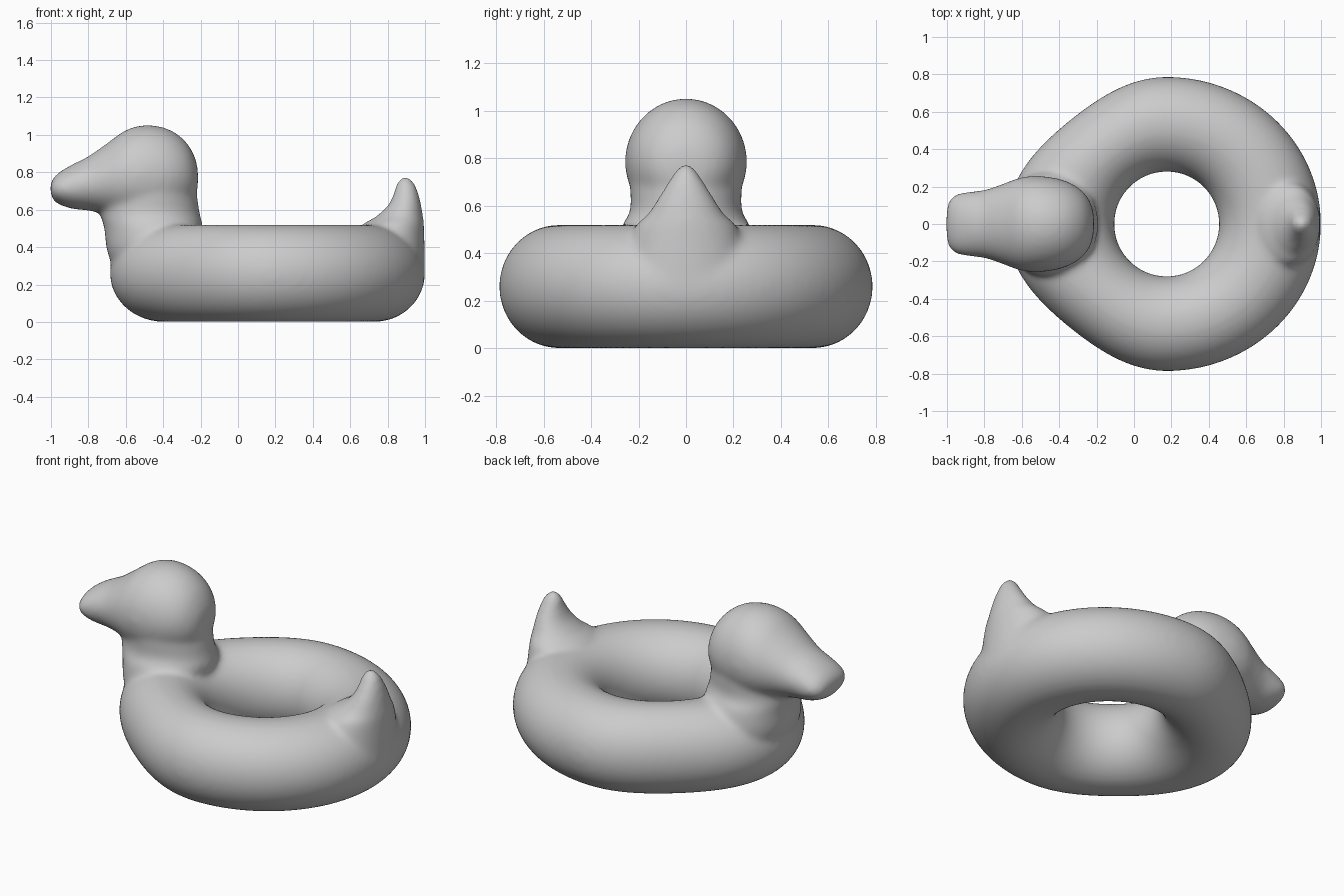
import bpy, bmesh, math
from mathutils import Vector

cube = bpy.data.objects.get("Cube")
if cube:
    bpy.data.objects.remove(cube)

SEG = 48


def ring_angles(n):
    return [2 * math.pi * i / n for i in range(n)]


def loft(bm, sections):
    """Skin closed loops of points and cap both ends."""
    loops = [[bm.verts.new(p) for p in s] for s in sections]
    for a, b in zip(loops, loops[1:]):
        for i in range(len(a)):
            j = (i + 1) % len(a)
            bm.faces.new((a[i], a[j], b[j], b[i]))
    bm.faces.new(loops[0][::-1])
    bm.faces.new(loops[-1])


def smooth_rows(rows, steps=4):
    """Catmull-Rom interpolation between profile rows."""
    out = []
    for i in range(len(rows) - 1):
        quad = [Vector(rows[max(0, min(len(rows) - 1, i + k))]) for k in (-1, 0, 1, 2)]
        a, b, c, d = quad
        for s in range(steps):
            t = s / steps
            out.append(b + (c - a) * t / 2 + (a * 2 - b * 5 + c * 4 - d) * t * t / 2
                       + (b * 3 - a - c * 3 + d) * t ** 3 / 2)
    return out + [Vector(rows[-1])]


def upright(row):
    """Horizontal ellipse: height, x min, x max, half width."""
    z, lo, hi, w = row
    return [((lo + hi) / 2 + (hi - lo) / 2 * math.cos(a), w * math.sin(a), z)
            for a in ring_angles(SEG)]


def lengthwise(row):
    """Ellipse across x: position, z min, z max, half width."""
    x, lo, hi, w = row
    return [(x, w * math.cos(a), (lo + hi) / 2 + (hi - lo) / 2 * math.sin(a))
            for a in ring_angles(SEG)]


bm = bmesh.new()

# Inflated ring with a round hole, stretched a little toward the neck
HOLE, CX, TUBE = 0.28, 0.175, 0.26
grid = []
for a in ring_angles(96):
    c, s = math.cos(a), math.sin(a)
    reach = 0.825 if c > 0 else 0.86
    outer = 1 / math.hypot(c / reach, s / 0.787)
    if c < 0:
        outer -= 0.06 * (c * s * 2) ** 2
    mid, half = (outer + HOLE) / 2, (outer - HOLE) / 2
    grid.append([bm.verts.new((CX + (mid + half * math.cos(t)) * c,
                               (mid + half * math.cos(t)) * s,
                               TUBE + TUBE * math.sin(t))) for t in ring_angles(SEG)])
for i in range(len(grid)):
    a, b = grid[i], grid[(i + 1) % len(grid)]
    for k in range(SEG):
        m = (k + 1) % SEG
        bm.faces.new((a[k], b[k], b[m], a[m]))

# Neck
neck = [(0.2, -0.62, -0.27, 0.2), (0.36, -0.695, -0.23, 0.28), (0.5, -0.715, -0.19, 0.275),
        (0.58, -0.735, -0.205, 0.235), (0.68, -0.72, -0.22, 0.235), (0.78, -0.65, -0.25, 0.22)]
loft(bm, [upright(r) for r in smooth_rows(neck)])

# Head running into the bill
head = [(-0.214, 0.73, 0.81, 0.04), (-0.23, 0.66, 0.88, 0.11), (-0.28, 0.6, 0.965, 0.18),
        (-0.37, 0.54, 1.03, 0.232), (-0.49, 0.52, 1.053, 0.256), (-0.6, 0.54, 1.025, 0.25),
        (-0.7, 0.575, 0.955, 0.215), (-0.8, 0.595, 0.885, 0.182), (-0.89, 0.605, 0.84, 0.172),
        (-0.96, 0.63, 0.797, 0.155), (-0.99, 0.655, 0.765, 0.12), (-1.003, 0.69, 0.74, 0.07)]
loft(bm, [lengthwise(r) for r in smooth_rows(head)])

# Upturned tail
tail = [(0.3, 0.68, 1.0, 0.26), (0.5, 0.66, 0.995, 0.22), (0.56, 0.735, 0.99, 0.165),
        (0.62, 0.8, 0.98, 0.125), (0.68, 0.83, 0.967, 0.088), (0.74, 0.848, 0.945, 0.05),
        (0.775, 0.87, 0.915, 0.02)]
loft(bm, [upright(r) for r in smooth_rows(tail)])

bmesh.ops.recalc_face_normals(bm, faces=bm.faces[:])
mesh = bpy.data.meshes.new("swim_ring")
bm.to_mesh(mesh)
bm.free()
ring = bpy.data.objects.new("swim_ring", mesh)
bpy.context.collection.objects.link(ring)

# Fuse the parts into one soft skin
remesh = ring.modifiers.new("fuse", 'REMESH')
remesh.mode = 'VOXEL'
remesh.voxel_size = 0.016
remesh.use_smooth_shade = True
soften = ring.modifiers.new("soften", 'SMOOTH')
soften.factor = 0.5
soften.iterations = 14

# Plain grey vinyl
grey = bpy.data.materials.new("grey_vinyl")
grey.use_nodes = True
colour = (0.6, 0.6, 0.6, 1)
grey.diffuse_color = colour
grey.node_tree.nodes["Principled BSDF"].inputs["Base Color"].default_value = colour
mesh.materials.append(grey)

bpy.ops.object.select_all(action='DESELECT')
ring.select_set(True)
bpy.context.view_layer.objects.active = ring
for name in ("fuse", "soften"):
    bpy.ops.object.modifier_apply(modifier=name)
bpy.ops.object.shade_smooth()
